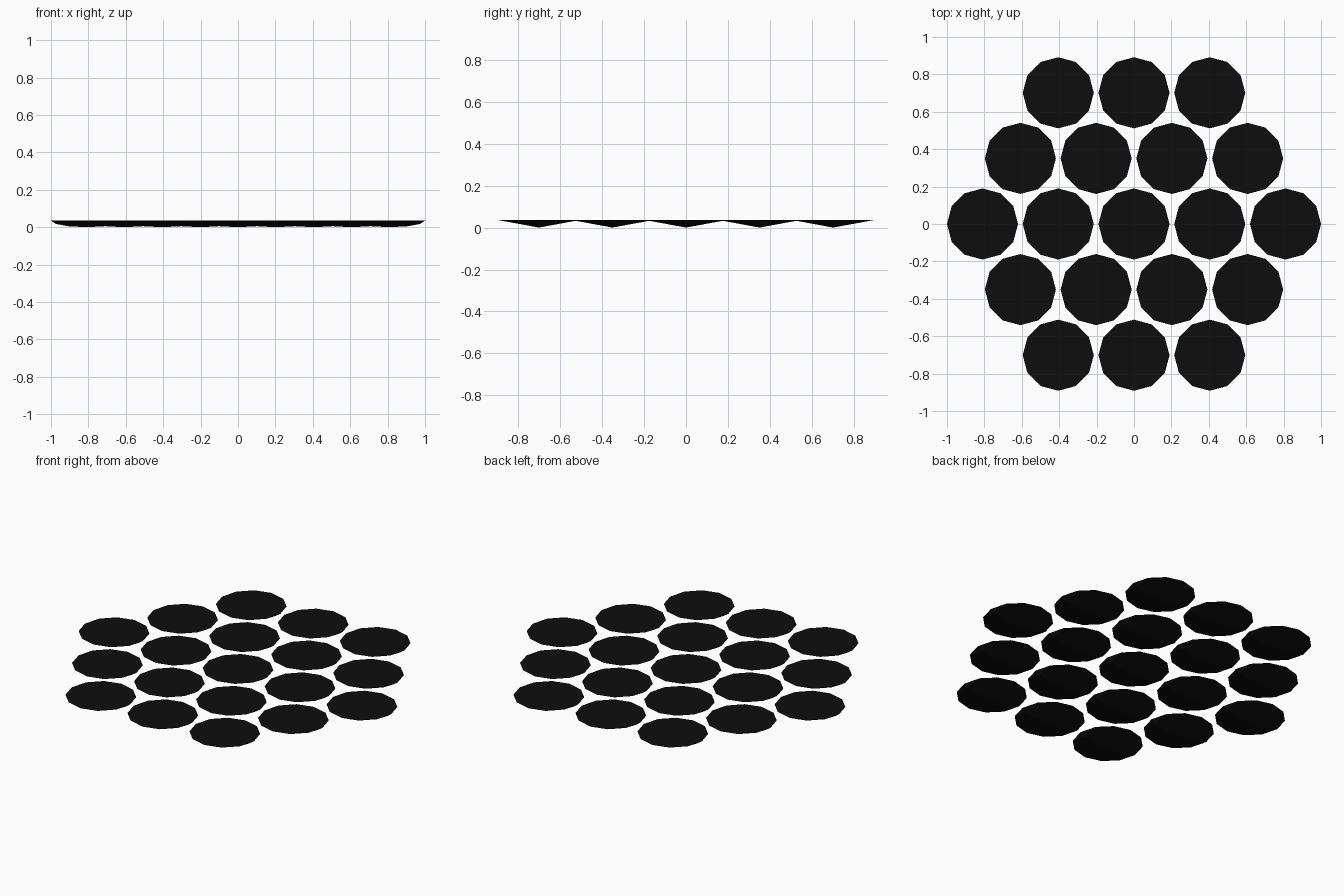
import bpy
import bmesh
from math import sin, cos, pi, sqrt

RADIUS = 0.19
DEPTH = 0.035
SPACING = 0.405
SIDES = 12

cube = bpy.data.objects.get("Cube")
if cube:
    bpy.data.objects.remove(cube, do_unlink=True)

black = bpy.data.materials.new("black")
black.use_nodes = True
colour = (0.004, 0.004, 0.004, 1)
black.diffuse_color = colour
black.node_tree.nodes["Principled BSDF"].inputs["Base Color"].default_value = colour


def lens_mesh():
    """Shallow twelve-sided disc with a flat top and a curved keel along x."""
    bm = bmesh.new()
    half = SIDES // 2
    rim = [bm.verts.new((RADIUS * cos(2 * pi * i / SIDES),
                         RADIUS * sin(2 * pi * i / SIDES), DEPTH))
           for i in range(SIDES)]
    # Keel points hang below each pair of opposite rim points
    keel = [rim[0]]
    for i in range(1, half):
        a = pi * i / half
        keel.append(bm.verts.new((RADIUS * cos(a), 0, DEPTH * (1 - sin(a)))))
    keel.append(rim[half])
    bm.faces.new(rim)
    # Both sloping sides
    for i in range(half):
        for side in (rim[:half + 1], [rim[-k % SIDES] for k in range(half + 1)]):
            loop = [side[i], side[i + 1], keel[i + 1], keel[i]]
            bm.faces.new(list(dict.fromkeys(loop)))
    bmesh.ops.recalc_face_normals(bm, faces=bm.faces)
    mesh = bpy.data.meshes.new("lens")
    bm.to_mesh(mesh)
    bm.free()
    mesh.materials.append(black)
    return mesh


# Hexagonal array of nineteen lenses
lens = lens_mesh()
for row in range(-2, 3):
    count = 5 - abs(row)
    for n in range(count):
        ob = bpy.data.objects.new("lens", lens)
        ob.location = ((n - (count - 1) / 2) * SPACING, row * SPACING * sqrt(3) / 2, 0)
        bpy.context.collection.objects.link(ob)
